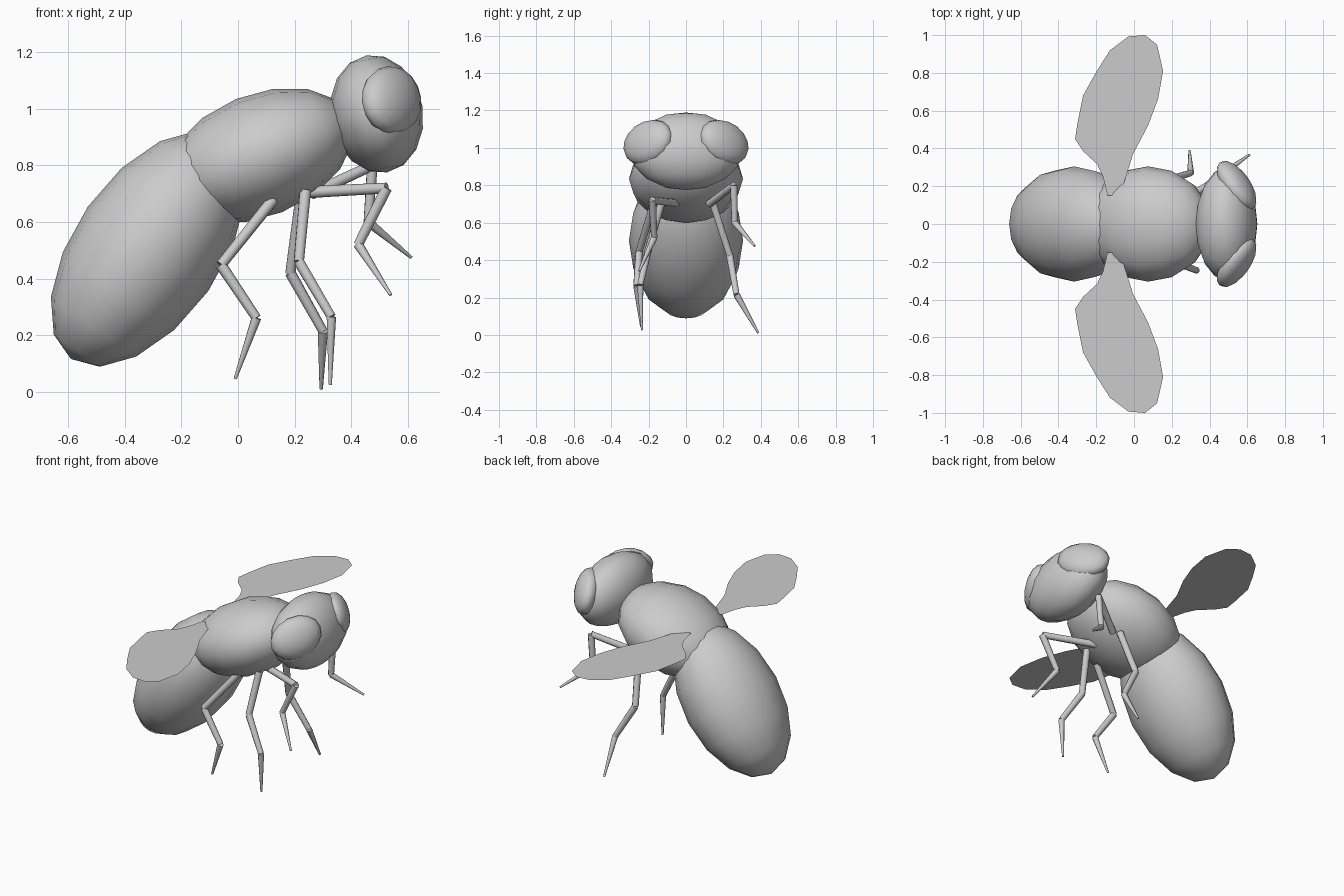
import bpy, bmesh
from math import radians, sin, cos
from mathutils import Vector, Matrix

if "Cube" in bpy.data.objects:
    bpy.data.objects.remove(bpy.data.objects["Cube"])


def make_object(name, bm, angle=None):
    mesh = bpy.data.meshes.new(name)
    bm.to_mesh(mesh)
    bm.free()
    ob = bpy.data.objects.new(name, mesh)
    bpy.context.collection.objects.link(ob)
    if angle:
        bpy.ops.object.select_all(action='DESELECT')
        ob.select_set(True)
        bpy.context.view_layer.objects.active = ob
        bpy.ops.object.shade_smooth_by_angle(angle=radians(angle))
    return ob


def ellipsoid(name, centre, radii, axes):
    """Low-poly ball, poles on the third axis."""
    rot = Matrix(axes).transposed().to_4x4()
    bm = bmesh.new()
    bmesh.ops.create_uvsphere(bm, u_segments=16, v_segments=8, radius=1)
    bm.transform(Matrix.Translation(centre) @ rot @ Matrix.Diagonal((*radii, 1)))
    bmesh.ops.recalc_face_normals(bm, faces=bm.faces)
    return make_object(name, bm, 80)


def tilted(deg):
    """Axes with the pole raised by deg from +x in the xz plane."""
    a = radians(deg)
    pole = Vector((cos(a), 0, sin(a)))
    side = Vector((0, 1, 0))
    return side.cross(pole), side, pole


# Body
ellipsoid("abdomen", (-0.318, 0, 0.505), (0.26, 0.305, 0.475), tilted(55))
ellipsoid("thorax", (0.075, 0, 0.835), (0.216, 0.305, 0.35), tilted(22.3))
ellipsoid("head", (0.49, 0, 0.982), (0.164, 0.30, 0.21), tilted(100))

# Eyes: flattened balls facing forward and outward
up = Vector((0, 0, 1))
n0 = Vector((0.79, 0.61, 0)).normalized()
u0 = Vector((0.61, -0.79, 0)).normalized()
d, f = radians(16), radians(18)
n = n0 * cos(d) + up * sin(d)
z = up * cos(d) - n0 * sin(d)
u = u0 * cos(f) + z * sin(f)
w = z * cos(f) - u0 * sin(f)
for side, s in (("left", 1), ("right", -1)):
    axes = [Vector((v.x, v.y * s, v.z)) for v in (u, w, n)]
    ellipsoid(side + "_eye", (0.543, 0.204 * s, 1.03), (0.155, 0.121, 0.067), axes)

# Wings: flat sheets
outline = [(-0.14, 0.15), (-0.09, 0.15), (-0.055, 0.21), (-0.005, 0.37), (0.074, 0.52),
           (0.127, 0.66), (0.154, 0.81), (0.122, 0.95), (0.058, 1.0), (-0.03, 0.993),
           (-0.127, 0.92), (-0.20, 0.805), (-0.27, 0.68), (-0.30, 0.53), (-0.312, 0.45),
           (-0.27, 0.386), (-0.196, 0.317), (-0.164, 0.25)]
for side, s in (("left", 1), ("right", -1)):
    bm = bmesh.new()
    pts = outline if s > 0 else outline[::-1]
    bm.faces.new([bm.verts.new((x, y * s, 0.93)) for x, y in pts])
    make_object(side + "_wing", bm)

# Legs: three tapered segments each, hip to foot
legs = {
    "hind_right_leg": [(0.125, -0.18, 0.68), (-0.06, -0.25, 0.448), (0.065, -0.265, 0.261), (-0.01, -0.24, 0.046)],
    "middle_right_leg": [(0.238, -0.13, 0.71), (0.215, -0.20, 0.46), (0.33, -0.245, 0.265), (0.326, -0.235, 0.025)],
    "front_right_leg": [(0.24, -0.05, 0.705), (0.525, -0.18, 0.72), (0.425, -0.17, 0.52), (0.54, -0.25, 0.342)],
    "middle_left_leg": [(0.224, 0.145, 0.70), (0.185, 0.235, 0.42), (0.30, 0.27, 0.215), (0.294, 0.387, 0.01)],
    "front_left_leg": [(0.26, 0.125, 0.70), (0.475, 0.255, 0.80), (0.46, 0.26, 0.60), (0.612, 0.367, 0.475)],
}
radii = [(0.021, 0.019), (0.02, 0.017), (0.018, 0.006)]
for name, joints in legs.items():
    bm = bmesh.new()
    for a, b, (r1, r2) in zip(joints, joints[1:], radii):
        a, b = Vector(a), Vector(b)
        rot = (b - a).to_track_quat('Z', 'Y').to_matrix().to_4x4()
        bmesh.ops.create_cone(bm, cap_ends=True, segments=8, radius1=r1, radius2=r2,
                              depth=(b - a).length,
                              matrix=Matrix.Translation((a + b) / 2) @ rot)
    make_object(name, bm, 50)
